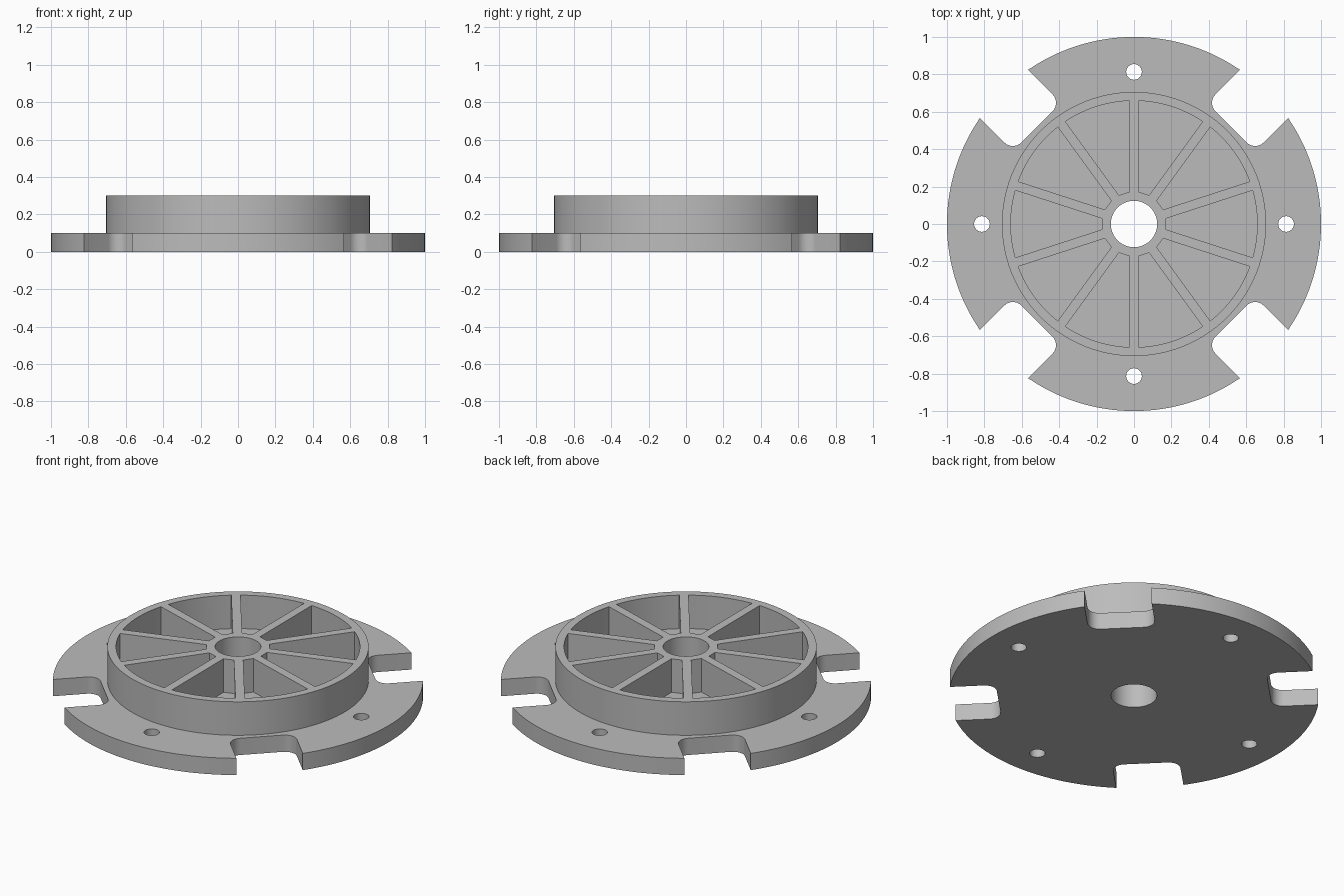
import bpy, bmesh
from math import sin, cos, tan, pi, asin, sqrt
from mathutils import Vector, Matrix

cube = bpy.data.objects.get("Cube")
if cube:
    bpy.data.objects.remove(cube, do_unlink=True)

grey = bpy.data.materials.new("machined grey")
grey.use_nodes = True
colour = (0.5, 0.5, 0.5, 1)
grey.diffuse_color = colour
grey.node_tree.nodes["Principled BSDF"].inputs["Base Color"].default_value = colour

FLANGE_TOP, RIM_TOP = 0.1, 0.3


def arc(radius, start, end, steps, centre=(0, 0)):
    return [Vector((centre[0] + radius * cos(start + (end - start) * i / steps),
                    centre[1] + radius * sin(start + (end - start) * i / steps)))
            for i in range(steps + 1)]


def circle(radius, steps, centre=(0, 0)):
    return arc(radius, 0, 2 * pi, steps, centre)[:-1]


def turned(points, angle):
    spin = Matrix.Rotation(angle, 2)
    return [spin @ p for p in points]


def prism(name, outlines, bottom, top):
    """Extrude one or more closed outlines into a single object."""
    bm = bmesh.new()
    for points in outlines:
        face = bm.faces.new([bm.verts.new((p.x, p.y, bottom)) for p in points])
        new = bmesh.ops.extrude_face_region(bm, geom=[face])["geom"]
        verts = [v for v in new if isinstance(v, bmesh.types.BMVert)]
        bmesh.ops.translate(bm, verts=verts, vec=(0, 0, top - bottom))
    bmesh.ops.recalc_face_normals(bm, faces=bm.faces)
    mesh = bpy.data.meshes.new(name)
    bm.to_mesh(mesh)
    bm.free()
    mesh.materials.append(grey)
    obj = bpy.data.objects.new(name, mesh)
    bpy.context.collection.objects.link(obj)
    return obj


def combine(target, other, operation):
    mod = target.modifiers.new(other.name, "BOOLEAN")
    mod.object, mod.operation, mod.solver = other, operation, "EXACT"
    bpy.context.view_layer.objects.active = target
    bpy.ops.object.modifier_apply(modifier=mod.name)
    bpy.data.objects.remove(other, do_unlink=True)


# Flange outline: four lobes separated by filleted notches
half, floor, fillet = 0.182, 0.734, 0.065
corner = asin(half)
lobe = arc(1, corner - pi / 4, pi / 4 - corner, 32)
side = half - fillet
notch = (arc(fillet, -pi / 2, -pi, 8, (floor + fillet, -side))
         + arc(fillet, pi, pi / 2, 8, (floor + fillet, side)))
quarter = lobe + turned(notch, pi / 4)
outline = [p for k in range(4) for p in turned(quarter, k * pi / 2)]
flange = prism("spoked_flange", [outline], 0, FLANGE_TOP)

# Raised rim
rim = prism("rim", [circle(0.706, 120)], FLANGE_TOP / 2, RIM_TOP)
combine(flange, rim, "UNION")

# Ten pockets leave the spokes, the hub and the rim wall
inner, outer, spoke_half = 0.171, 0.659, 0.025
wedge_end = pi / 10 - asin(spoke_half / outer)
inner_y = inner * tan(pi / 10) - spoke_half / cos(pi / 10)
wedge = [Vector((inner, inner_y)), Vector((inner, -inner_y))]
wedge += arc(outer, -wedge_end, wedge_end, 12)
pockets = prism("pockets", [turned(wedge, k * pi / 5) for k in range(10)],
                FLANGE_TOP, RIM_TOP + 0.1)
combine(flange, pockets, "DIFFERENCE")

# Central bore and four bolt holes
holes = [circle(0.124, 48)]
holes += [turned(circle(0.042, 24, (0.813, 0)), k * pi / 2) for k in range(4)]
drills = prism("drills", holes, -0.1, RIM_TOP + 0.1)
combine(flange, drills, "DIFFERENCE")

# Smooth curved walls, keep edges crisp
bpy.ops.object.select_all(action="DESELECT")
flange.select_set(True)
bpy.context.view_layer.objects.active = flange
bpy.ops.object.shade_smooth_by_angle(angle=pi / 6)
